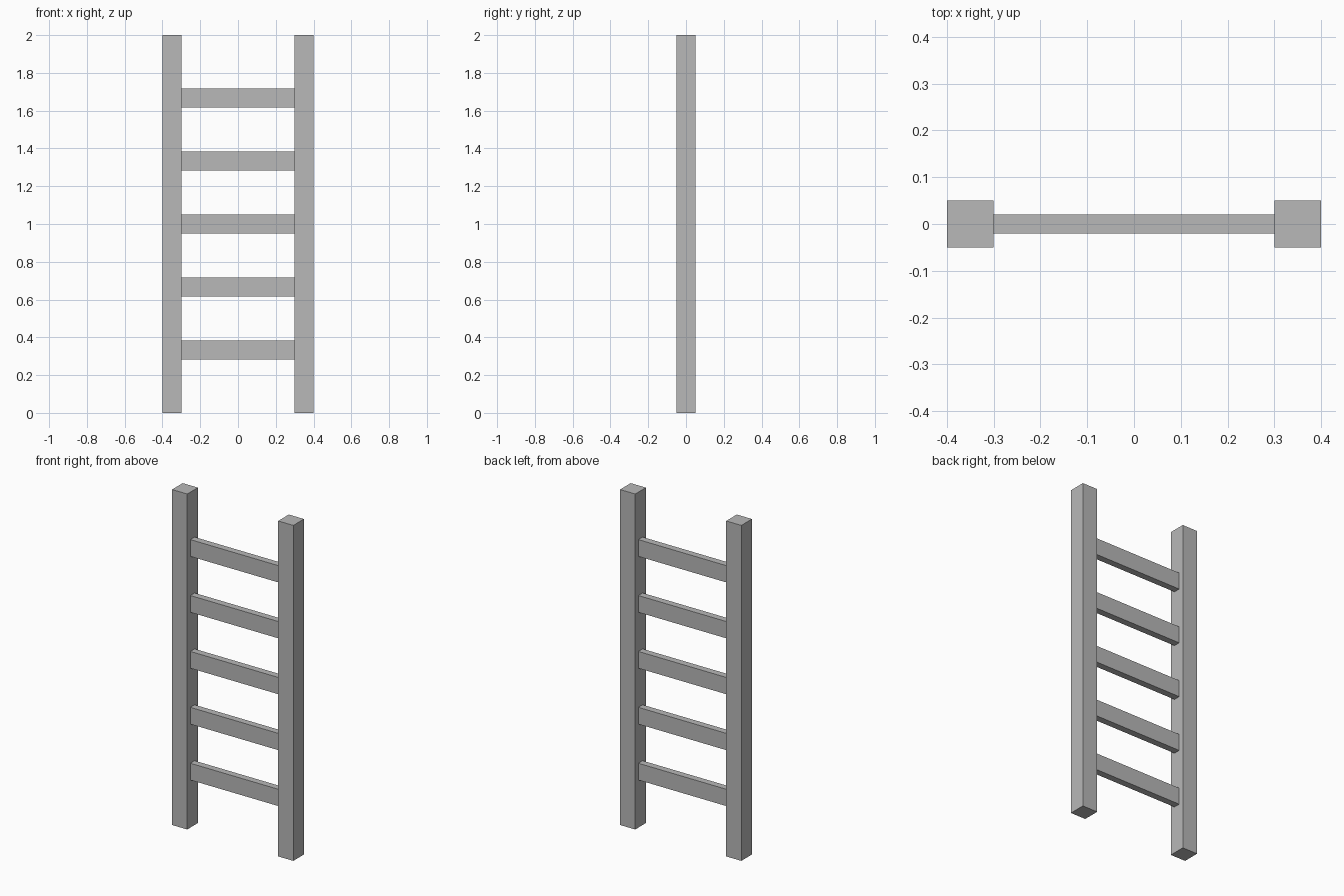
import bpy

cube = bpy.data.objects.get("Cube")
if cube:
    bpy.data.objects.remove(cube, do_unlink=True)

# Single plain grey
GREY = (0.48, 0.48, 0.48, 1.0)
grey = bpy.data.materials.new("plain_grey")
grey.use_nodes = True
grey.diffuse_color = GREY
bsdf = next(n for n in grey.node_tree.nodes if n.type == 'BSDF_PRINCIPLED')
bsdf.inputs["Base Color"].default_value = GREY

HEIGHT = 2.0
RAIL = 0.1
RAIL_X = 0.35
RUNGS = 5


def box(name, size, center):
    bpy.ops.mesh.primitive_cube_add(size=1, location=center)
    obj = bpy.context.object
    obj.name = name
    obj.scale = size
    bpy.ops.object.transform_apply(location=False, rotation=False, scale=True)
    obj.data.materials.append(grey)
    return obj


# Upright rails
for side, sign in (("left", 1), ("right", -1)):
    box(f"{side}_rail", (RAIL, RAIL, HEIGHT), (sign * RAIL_X, 0, HEIGHT / 2))

# Evenly spaced flat rungs between the rails
for i in range(1, RUNGS + 1):
    z = HEIGHT * i / (RUNGS + 1)
    box(f"rung_{i}", (2 * RAIL_X - RAIL, 0.04, 0.1), (0, 0, z))
